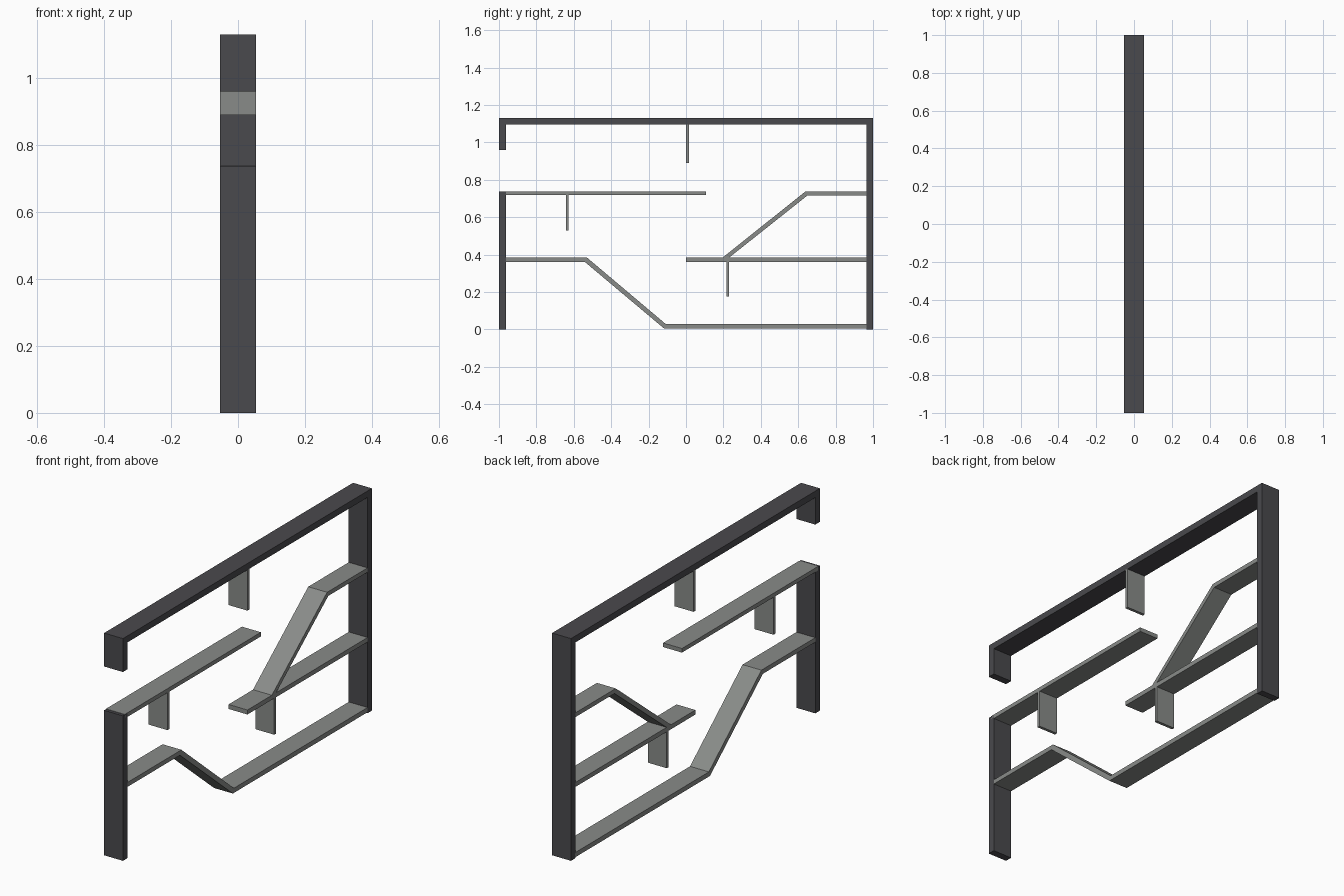
import bpy
import bmesh

if "Cube" in bpy.data.objects:
    bpy.data.objects.remove(bpy.data.objects["Cube"])

HALF = 0.053   # half depth of every part along x


def material(name, color):
    m = bpy.data.materials.new(name)
    m.diffuse_color = (*color, 1)
    m.use_nodes = True
    m.node_tree.nodes["Principled BSDF"].inputs["Base Color"].default_value = m.diffuse_color
    return m


DARK = material("charcoal frame", (0.068, 0.067, 0.074))
GREY = material("mid grey floors", (0.25, 0.26, 0.25))


def extrude_profile(name, pts, mat, half=HALF):
    """Extrude a closed (y, z) outline across the x width."""
    bm = bmesh.new()
    face = bm.faces.new([bm.verts.new((-half, y, z)) for y, z in pts])
    new = bmesh.ops.extrude_face_region(bm, geom=[face])["geom"]
    moved = [v for v in new if isinstance(v, bmesh.types.BMVert)]
    bmesh.ops.translate(bm, vec=(2 * half, 0, 0), verts=moved)
    bmesh.ops.recalc_face_normals(bm, faces=bm.faces)
    me = bpy.data.meshes.new(name)
    bm.to_mesh(me)
    bm.free()
    me.materials.append(mat)
    bpy.context.collection.objects.link(bpy.data.objects.new(name, me))


def slab(name, y0, y1, z0, z1, mat):
    extrude_profile(name, [(y0, z0), (y1, z0), (y1, z1), (y0, z1)], mat)


# Outer frame: right wall, roof and short drop at the opening, in one profile
extrude_profile("outer_frame", [
    (1, 0), (1, 1.13), (-1, 1.13), (-1, 0.96), (-0.963, 0.96),
    (-0.963, 1.097), (0.965, 1.097), (0.965, 0)], DARK)
slab("lower_left_wall", -1, -0.963, 0, 0.737, DARK)

# Upper floor and right middle floor
slab("upper_left_floor", -0.985, 0.108, 0.718, 0.739, GREY)
slab("middle_right_floor", 0.0, 0.968, 0.362, 0.385, GREY)

# Left landing, ramp down and ground floor
extrude_profile("left_landing_ramp_and_ground_floor", [
    (-0.965, 0.385), (-0.53, 0.385), (-0.108, 0.029), (0.968, 0.029),
    (0.968, 0.005), (-0.117, 0.005), (-0.542, 0.362), (-0.965, 0.362)], GREY)

# Right ramp up to the upper landing
extrude_profile("right_ramp_and_landing", [
    (0.19, 0.38), (0.64, 0.739), (0.968, 0.739), (0.968, 0.717),
    (0.65, 0.717), (0.225, 0.38)], GREY)

# Hanging partitions
for name, y, z0, z1 in (("top_partition", 0.008, 0.89, 1.1),
                        ("left_partition", -0.635, 0.528, 0.72),
                        ("right_partition", 0.223, 0.177, 0.365)):
    slab(name, y - 0.0075, y + 0.0075, z0, z1, GREY)
